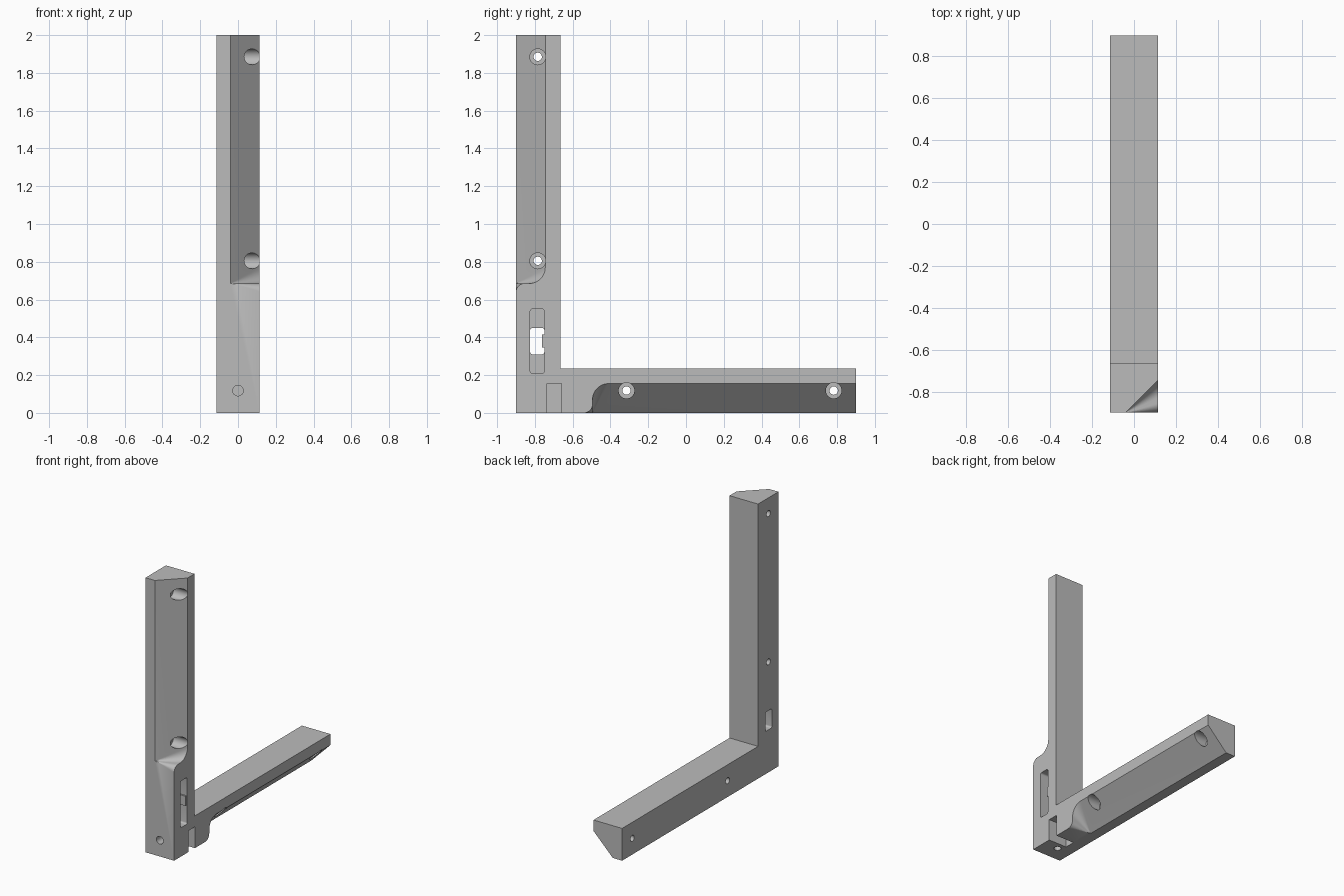
import bpy, bmesh, math
from mathutils import Matrix, Vector

if "Cube" in bpy.data.objects:
    bpy.data.objects.remove(bpy.data.objects["Cube"])

W = 0.115          # half width of the bar
T = 0.235          # bar thickness

mat = bpy.data.materials.new("light grey")
mat.diffuse_color = (0.5, 0.5, 0.5, 1)
mat.use_nodes = True
mat.node_tree.nodes["Principled BSDF"].inputs["Base Color"].default_value = mat.diffuse_color


def make_object(name, bm):
    bmesh.ops.recalc_face_normals(bm, faces=bm.faces)
    me = bpy.data.meshes.new(name)
    bm.to_mesh(me)
    bm.free()
    me.materials.append(mat)
    ob = bpy.data.objects.new(name, me)
    bpy.context.collection.objects.link(ob)
    return ob


def box(name, x, y, z, bevel=0):
    bm = bmesh.new()
    bmesh.ops.create_cube(bm, size=1)
    for v in bm.verts:
        v.co = [(r[0] + r[1]) / 2 + c * (r[1] - r[0]) for r, c in zip((x, y, z), v.co)]
    if bevel:  # round the edges running along x
        edges = [e for e in bm.edges if abs(e.verts[0].co.x - e.verts[1].co.x) > 1e-4]
        bmesh.ops.bevel(bm, geom=edges, offset=bevel, segments=4, profile=0.5, affect='EDGES')
    return make_object(name, bm)


def rod(name, start, end, radius):
    a, b = Vector(start), Vector(end)
    bm = bmesh.new()
    rot = (b - a).to_track_quat('Z', 'Y').to_matrix().to_4x4()
    bmesh.ops.create_cone(bm, cap_ends=True, segments=32, radius1=radius, radius2=radius,
                          depth=(b - a).length, matrix=Matrix.Translation((a + b) / 2) @ rot)
    return make_object(name, bm)


def chamfer_cutter(name, place):
    """Triangular bar whose end is a cone over an S-shaped curve."""
    curve = []
    for i in range(13):
        t = math.radians(-90 * i / 12)
        curve.append((0.07 + 0.085 * math.cos(t), 0.77 + 0.085 * math.sin(t)))
    for i in range(11):
        t = math.radians(90 + 90 * i / 10)
        curve.append((0.045 + 0.045 * math.cos(t), 0.64 + 0.045 * math.sin(t)))
    curve.append((-0.05, 0.63))
    apex = Vector((-0.04, 0, 0.685))
    bm = bmesh.new()
    add = lambda p: bm.verts.new(place(*p))
    tip, tip_top = add((-0.0405, -0.0005, 0.685)), add((-0.0405, -0.0005, 2.1))
    ends = [apex + (Vector((W, d, t)) - apex) * 1.2 for d, t in curve]
    low = [add(p) for p in ends]
    hi_a, hi_b = add((ends[0].x, ends[0].y, 2.1)), add((ends[-1].x, ends[-1].y, 2.1))
    for a, b in zip(low, low[1:]):
        bm.faces.new((tip, a, b))
    bm.faces.new((tip, tip_top, hi_a, low[0]))
    bm.faces.new((tip, low[-1], hi_b, tip_top))
    bm.faces.new((tip_top, hi_b, hi_a))
    bm.faces.new(low + [hi_b, hi_a])
    return make_object(name, bm)


def cut(target, cutter, op='DIFFERENCE'):
    mod = target.modifiers.new("cut", 'BOOLEAN')
    mod.operation, mod.solver, mod.object = op, 'EXACT', cutter
    bpy.context.view_layer.update()
    me = bpy.data.meshes.new_from_object(target.evaluated_get(bpy.context.evaluated_depsgraph_get()))
    target.modifiers.clear()
    target.data = me
    bpy.data.objects.remove(cutter)


# L-shaped body
bm = bmesh.new()
prof = [(-0.9, 0), (0.9, 0), (0.9, T), (-0.9 + T, T), (-0.9 + T, 2), (-0.9, 2)]
face = bm.faces.new([bm.verts.new((-W, y, z)) for y, z in prof])
ext = bmesh.ops.extrude_face_region(bm, geom=[face])
bmesh.ops.translate(bm, vec=(2 * W, 0, 0),
                    verts=[v for v in ext["geom"] if isinstance(v, bmesh.types.BMVert)])
bracket = make_object("corner_bracket", bm)

# chamfers on the upright and on the foot
cut(bracket, chamfer_cutter("upright_chamfer", lambda x, d, t: (x, d - 0.9, t)))
cut(bracket, chamfer_cutter("foot_chamfer", lambda x, d, t: (x, t - 1.18, d)))

# counterbored screw holes
for y, z in [(-0.785, 1.885), (-0.785, 0.805), (-0.315, 0.118), (0.782, 0.118)]:
    cut(bracket, rod("counterbore", (0.0, y, z), (0.2, y, z), 0.042))
    cut(bracket, rod("screw_hole", (-0.2, y, z), (0.1, y, z), 0.022))

# latch slot: wide pocket, narrower window through the left side
cut(bracket, box("latch_pocket", (-0.04, 0.2), (-0.825, -0.75), (0.21, 0.55), 0.012))
cut(bracket, box("latch_window", (-0.2, 0.0), (-0.825, -0.75), (0.31, 0.45), 0.012))
cut(bracket, box("latch_tab", (0.03, W - 0.005), (-0.762, -0.74), (0.345, 0.415)), 'UNION')

# nut slot with the front and bottom screw holes
cut(bracket, box("nut_slot", (-0.03, 0.2), (-0.735, -0.66), (-0.1, 0.155)))
cut(bracket, rod("front_hole", (0, -1, 0.118), (0, -0.7, 0.118), 0.028))
cut(bracket, rod("bottom_hole", (0, -0.787, -0.1), (0, -0.787, 0.25), 0.024))

# smooth curves, sharp edges
bpy.context.view_layer.objects.active = bracket
bracket.select_set(True)
bpy.ops.object.shade_smooth_by_angle(angle=math.radians(25))
